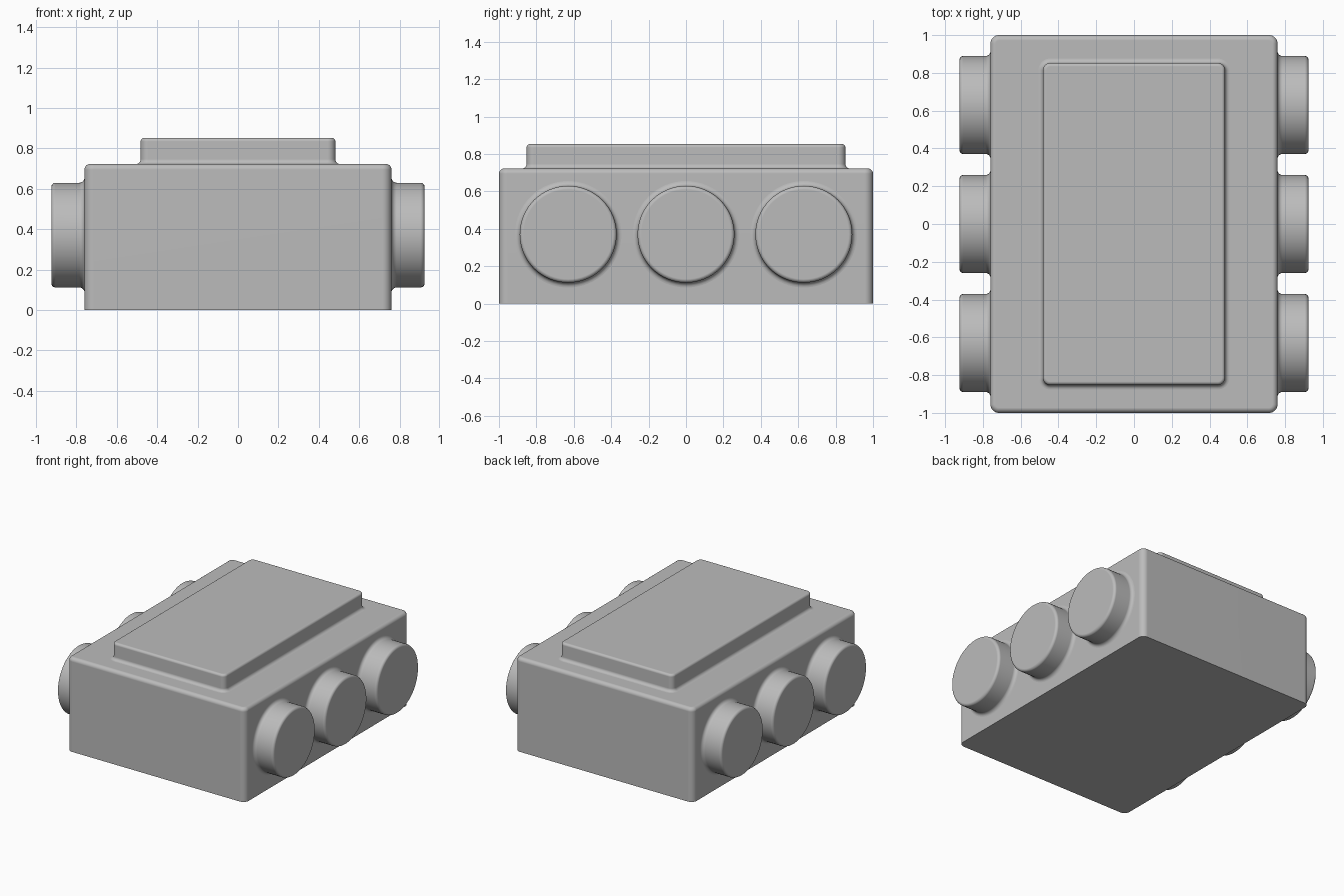
import bpy, bmesh, math
from mathutils import Matrix

cube = bpy.data.objects.get("Cube")
if cube:
    bpy.data.objects.remove(cube, do_unlink=True)

gray = bpy.data.materials.new("plain_gray")
gray.use_nodes = True
gray.diffuse_color = (0.5, 0.5, 0.5, 1)
gray.node_tree.nodes["Principled BSDF"].inputs["Base Color"].default_value = (0.5, 0.5, 0.5, 1)

STEPS = 6
QUARTER = [math.pi / 2 * i / STEPS for i in range(STEPS + 1)]


def side_profile(height, edge, fillet):
    """(offset, height) pairs: optional concave fillet at the foot, rounded edge at the top."""
    if fillet:
        foot = [(fillet, -0.01)]
        foot += [(fillet * (1 - math.sin(t)), fillet * (1 - math.cos(t))) for t in QUARTER]
    else:
        foot = [(0, 0)]
    return foot + [(edge * (math.cos(t) - 1), height + edge * (math.sin(t) - 1)) for t in QUARTER]


def rounded_block(name, half_x, half_y, corner, height, edge, fillet=0, matrix=Matrix(), segments=8):
    """Stack rounded-rectangle rings along a profile and cap both ends."""
    bm = bmesh.new()
    rings = []
    for offset, z in side_profile(height, edge, fillet):
        ring = []
        for quarter in range(4):
            sx = 1 if quarter in (0, 3) else -1
            sy = 1 if quarter < 2 else -1
            for i in range(segments + 1):
                a = math.pi / 2 * (quarter + i / segments)
                ring.append(bm.verts.new((sx * (half_x - corner) + (corner + offset) * math.cos(a),
                                          sy * (half_y - corner) + (corner + offset) * math.sin(a), z)))
        rings.append(ring)
    n = len(rings[0])
    for low, high in zip(rings, rings[1:]):
        for i in range(n):
            j = (i + 1) % n
            bm.faces.new((low[i], low[j], high[j], high[i]))
    bm.faces.new(rings[0][::-1])
    bm.faces.new(rings[-1])
    bmesh.ops.remove_doubles(bm, verts=bm.verts, dist=1e-5)
    bmesh.ops.recalc_face_normals(bm, faces=bm.faces)
    bm.transform(matrix)

    mesh = bpy.data.meshes.new(name)
    bm.to_mesh(mesh)
    bm.free()
    mesh.materials.append(gray)
    obj = bpy.data.objects.new(name, mesh)
    bpy.context.collection.objects.link(obj)
    bpy.ops.object.select_all(action='DESELECT')
    obj.select_set(True)
    bpy.context.view_layer.objects.active = obj
    bpy.ops.object.shade_smooth_by_angle(angle=math.radians(35))
    # Keep the broad faces flat beside their rounded edges
    weighted = obj.modifiers.new("flat_faces", 'WEIGHTED_NORMAL')
    weighted.keep_sharp = True


# Main box with rounded upright and top edges, sharp base
rounded_block("body", 0.76, 1.0, 0.045, 0.723, 0.028)

# Raised plate blended into the top
rounded_block("top_plate", 0.482, 0.852, 0.038, 0.13, 0.018, 0.024,
              Matrix.Translation((0, 0, 0.723)))

# Three round wheels on each side, blended into the body
for side, sign in (("left", 1), ("right", -1)):
    for place, y in (("front", -0.63), ("middle", 0), ("back", 0.63)):
        pose = Matrix.Translation((sign * 0.76, y, 0.371)) @ Matrix.Rotation(sign * math.pi / 2, 4, 'Y')
        rounded_block(f"{side}_{place}_wheel", 0.259, 0.259, 0.259, 0.164, 0.02, 0.026, pose, 16)
